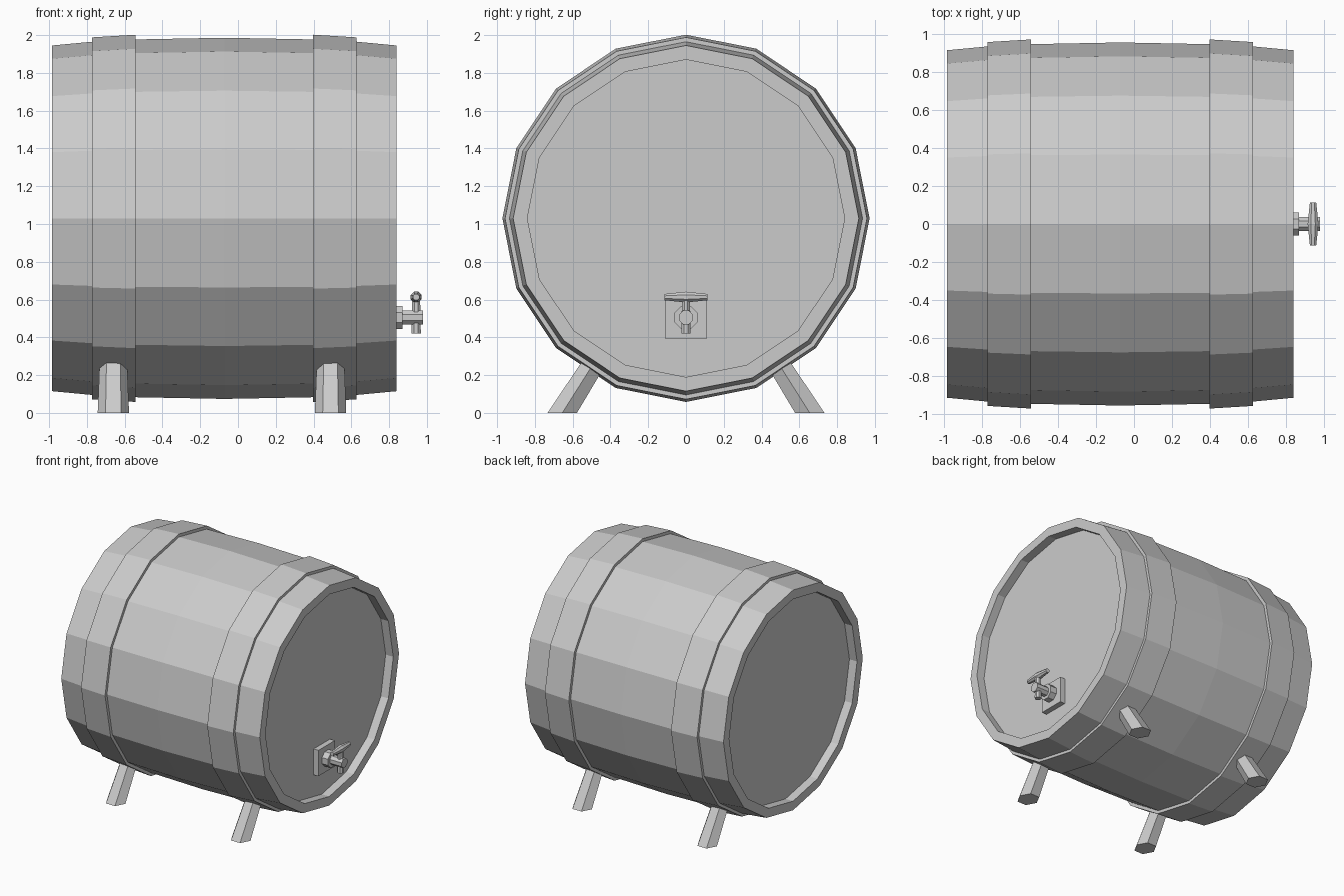
import bpy, bmesh
from math import sin, cos, pi
from mathutils import Vector, Matrix

if "Cube" in bpy.data.objects:
    bpy.data.objects.remove(bpy.data.objects["Cube"])

AXIS_Z = 1.03      # height of the barrel axis
MID_X = -0.0725    # middle of the barrel along x


def finish(name, bm):
    bmesh.ops.recalc_face_normals(bm, faces=bm.faces)
    mesh = bpy.data.meshes.new(name)
    bm.to_mesh(mesh)
    bm.free()
    obj = bpy.data.objects.new(name, mesh)
    bpy.context.collection.objects.link(obj)
    return obj


def lathe(name, profile, sides, origin, axis, turn=0.0, closed=False):
    """Revolve (distance, radius) points about an axis; flat caps unless closed."""
    bm = bmesh.new()
    rot = Vector((0, 0, 1)).rotation_difference(Vector(axis)).to_matrix()
    rings = []
    for d, r in profile:
        rings.append([bm.verts.new(Vector(origin) + rot @ Vector(
            (r * cos(2 * pi * i / sides + turn), r * sin(2 * pi * i / sides + turn), d)))
            for i in range(sides)])
    pairs = list(zip(rings, rings[1:]))
    if closed:
        pairs.append((rings[-1], rings[0]))
    for a, b in pairs:
        for i in range(sides):
            j = (i + 1) % sides
            bm.faces.new((a[i], a[j], b[j], b[i]))
    if not closed:
        bm.faces.new(rings[0])
        bm.faces.new(rings[-1])
    return finish(name, bm)


# Barrel body: bulging staves with recessed heads at both ends
half = [(0.8425, 0.84), (0.9125, 0.84), (0.9125, 0.915), (0.70, 0.935), (0.47, 0.947)]
profile = [(-d, r) for d, r in half] + [(0, 0.956)] + half[::-1]
lathe("barrel_body", profile, 16, (MID_X, 0, AXIS_Z), (1, 0, 0))

# Two hoops
for side, label in ((-1, "rear"), (1, "front")):
    hoop = [(0.47 * side, 0.972), (0.70 * side, 0.958), (0.70 * side, 0.925), (0.47 * side, 0.925)]
    lathe(label + "_hoop", hoop, 16, (MID_X, 0, AXIS_Z), (1, 0, 0), closed=True)

# Four splayed six-sided legs, cut flat on the ground
for x, label in ((-0.66, "rear"), (0.49, "front")):
    for s, hand in ((-1, "right"), (1, "left")):
        bm = bmesh.new()
        rings = []
        for y, z, r in ((0.655, 0.0, 0.083), (0.44, 0.34, 0.07)):
            rings.append([bm.verts.new((x + r * cos(i * pi / 3), s * y + 1.08 * r * sin(i * pi / 3), z))
                          for i in range(6)])
        for i in range(6):
            j = (i + 1) % 6
            bm.faces.new((rings[0][i], rings[0][j], rings[1][j], rings[1][i]))
        for ring in rings:
            bm.faces.new(ring)
        finish(label + "_" + hand + "_leg", bm)

# Tap: square back plate
bm = bmesh.new()
bmesh.ops.create_cube(bm, size=1, matrix=Matrix.Translation((0.795, 0, 0.5)) @ Matrix.Diagonal((0.09, 0.215, 0.215, 1)))
bm.verts.ensure_lookup_table()
for v in bm.verts:
    v.co.x = min(v.co.x, 0.815)
finish("tap_plate", bm)

# Tap: flange and pipe, spout and stem, handle
tz = 0.505
lathe("tap_pipe", [(0.80, 0.066), (0.87, 0.066), (0.87, 0.04), (0.98, 0.04)], 8,
      (0, 0, tz), (1, 0, 0), pi / 8)
lathe("tap_spout_and_stem", [(0.42, 0.027), (0.60, 0.023)], 8, (0.943, 0, 0), (0, 0, 1), pi / 8)
lathe("tap_handle", [(-0.113, 0.018), (0, 0.031), (0.113, 0.018)], 8,
      (0.943, 0, 0.613), (0, 1, 0), pi / 8)
